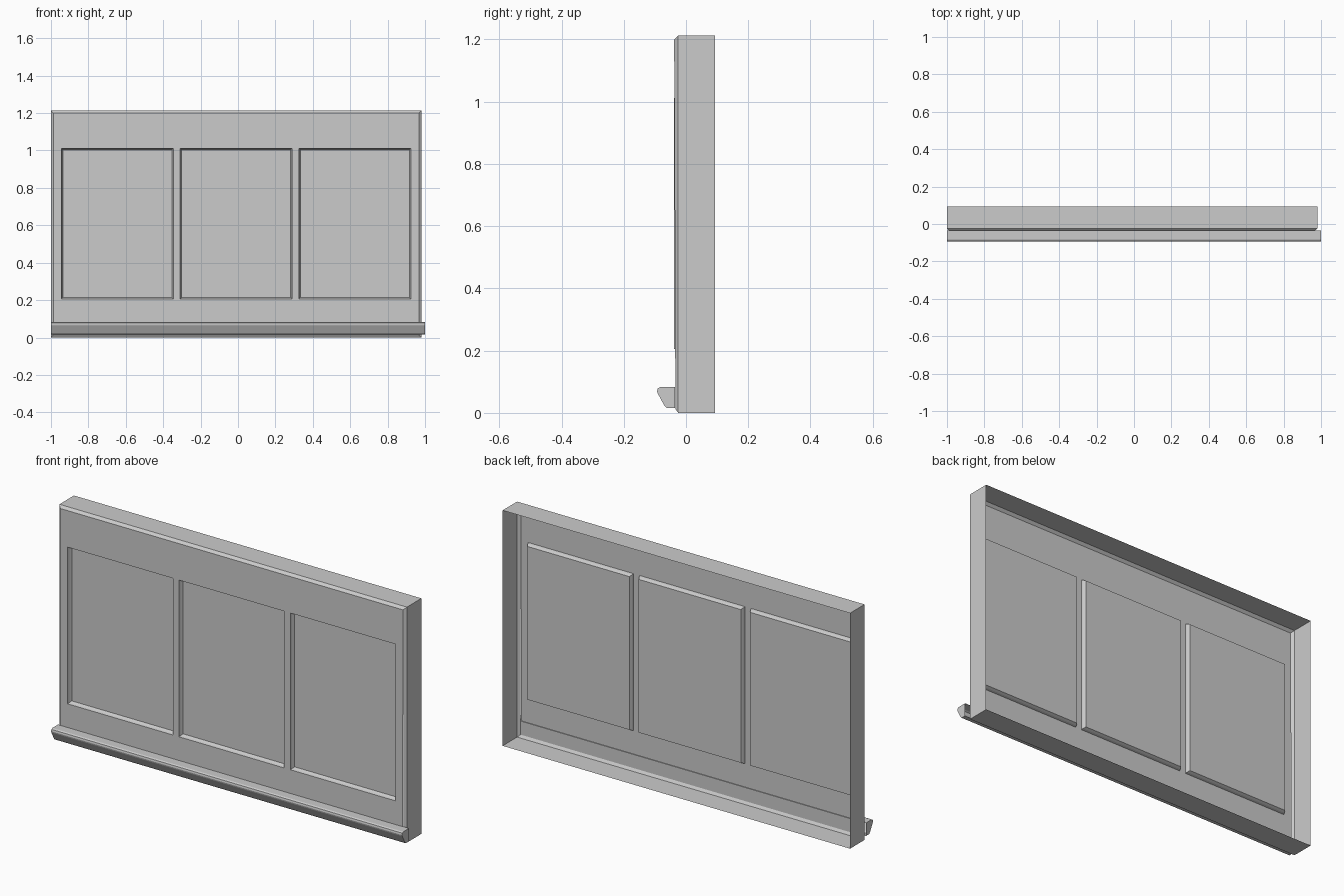
import bpy, bmesh

if "Cube" in bpy.data.objects:
    bpy.data.objects.remove(bpy.data.objects["Cube"])

X0, X1, H = -1.0, 0.98, 1.213          # outer shell extents
Y_BACK, Y_EDGE, Y_FRONT, Y_LOW = 0.093, -0.025, -0.038, -0.034
CH = 0.013                             # chamfer width
Z_TRIM = 0.083                         # top of the bottom trim


def ring(x0, x1, z0, z1, y, y_bottom=None):
    yb = y if y_bottom is None else y_bottom
    return [(x0, yb, z0), (x1, yb, z0), (x1, y, z1), (x0, y, z1)]


def face(bm, pts):
    bm.faces.new([bm.verts.new(p) for p in pts])


def bridge(bm, a, b):
    n = len(a)
    for i in range(n):
        j = (i + 1) % n
        face(bm, [a[i], a[j], b[j], b[i]])


def finish(bm, name):
    bmesh.ops.remove_doubles(bm, verts=bm.verts, dist=1e-5)
    bmesh.ops.recalc_face_normals(bm, faces=bm.faces)
    mesh = bpy.data.meshes.new(name)
    bm.to_mesh(mesh)
    bm.free()
    obj = bpy.data.objects.new(name, mesh)
    bpy.context.collection.objects.link(obj)
    return obj


# Open-backed shell: four sides and the chamfered front rim
bm = bmesh.new()
fx0, fx1, fz0, fz1 = X0 + CH, X1 - CH, CH, H - CH
back = ring(X0, X1, 0, H, Y_BACK)
edge = ring(X0, X1, 0, H, Y_EDGE)
front = ring(fx0, fx1, fz0, fz1, Y_FRONT, Y_LOW)
bridge(bm, edge, back)
bridge(bm, front, edge)

# Front face as a grid, leaving three openings for the panels
panels = [(-0.945 + 0.635 * i, -0.345 + 0.635 * i) for i in range(3)]
pz0, pz1 = 0.205, 1.012
xs = [fx0] + [x for p in panels for x in p] + [fx1]
zs = [Z_TRIM, pz0, pz1, fz1]
for i in range(len(xs) - 1):
    for k in range(len(zs) - 1):
        if not (k == 1 and i % 2 == 1):
            face(bm, ring(xs[i], xs[i + 1], zs[k], zs[k + 1], Y_FRONT))
    # Slightly stepped-back strip behind the trim
    a, b = xs[i], xs[i + 1]
    face(bm, [(a, Y_LOW, Z_TRIM), (b, Y_LOW, Z_TRIM),
              (b, Y_FRONT, Z_TRIM), (a, Y_FRONT, Z_TRIM)])
    face(bm, ring(a, b, fz0, Z_TRIM, Y_LOW))

# Recessed panels with a two-step moulded edge
steps = [(0, 0), (0.003, 0.010), (0.009, 0.022)]
for a, b in panels:
    rings = [ring(a + s, b - s, pz0 + s, pz1 - s, Y_FRONT + d) for s, d in steps]
    for r, q in zip(rings, rings[1:]):
        bridge(bm, r, q)
    face(bm, rings[-1])
finish(bm, "wall_panel_shell")

# Bottom trim: profile extruded along x, capped ends, open back
profile = [(-0.036, 0.083), (-0.083, 0.083), (-0.091, 0.079), (-0.093, 0.070),
           (-0.091, 0.063), (-0.070, 0.024), (-0.062, 0.016), (-0.036, 0.016)]
bm = bmesh.new()
left = [(-1.0, y, z) for y, z in profile]
right = [(1.0, y, z) for y, z in profile]
for i in range(len(profile) - 1):
    face(bm, [left[i], left[i + 1], right[i + 1], right[i]])
face(bm, left)
face(bm, right)
finish(bm, "bottom_trim")
